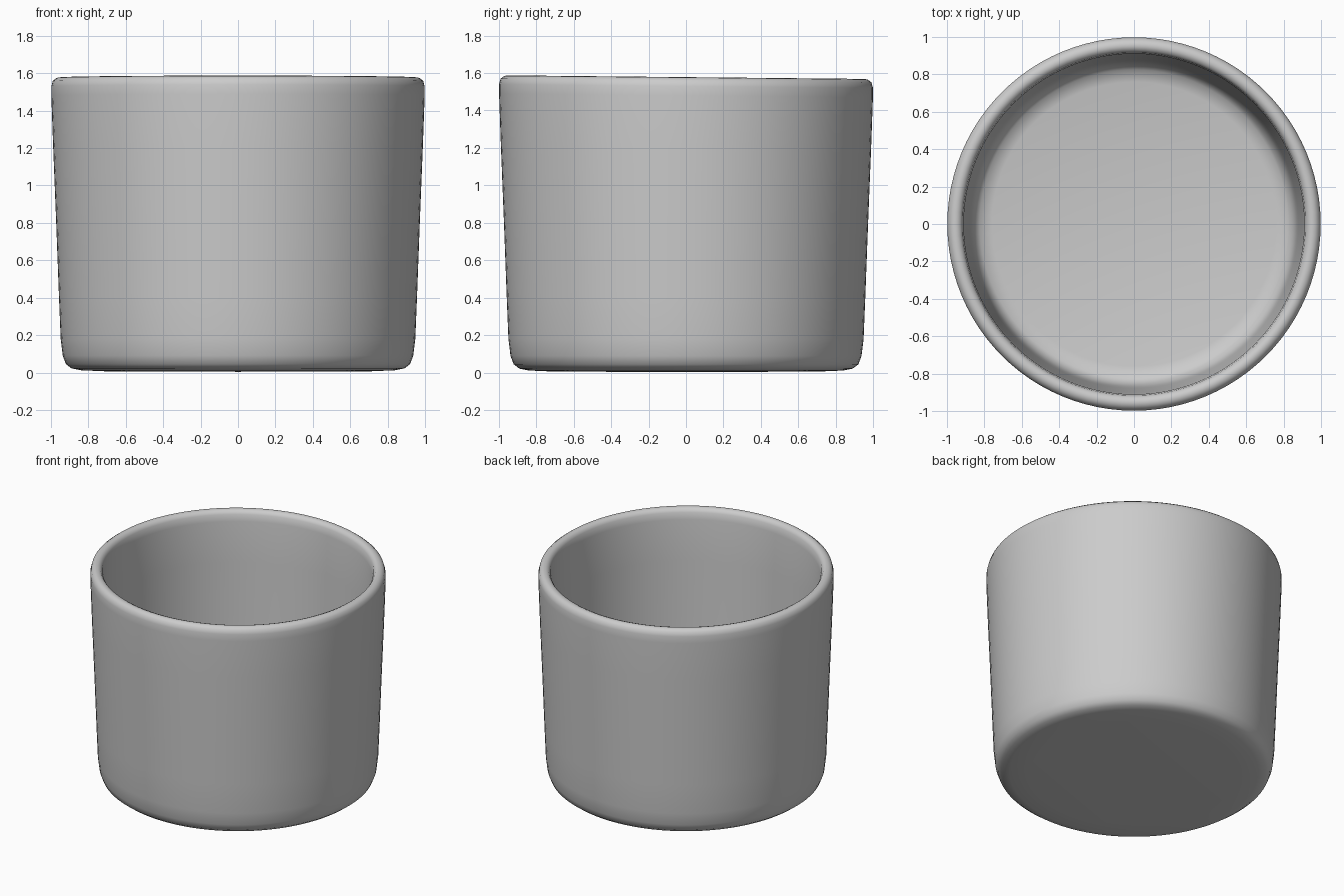
import bpy, bmesh, math

if "Cube" in bpy.data.objects:
    bpy.data.objects.remove(bpy.data.objects["Cube"])

# Half cross-section (radius, height): base, outer wall, rounded rim, inner wall, floor
PROFILE = [(0, 0.004), (0.70, 0.006), (0.84, 0.012), (0.89, 0.022), (0.92, 0.045), (0.937, 0.09),
           (0.948, 0.18), (0.957, 0.40), (0.972, 0.80), (0.988, 1.20), (0.998, 1.48),
           (0.998, 1.53), (0.990, 1.56), (0.970, 1.575), (0.950, 1.578), (0.930, 1.57),
           (0.917, 1.55), (0.910, 1.50), (0.902, 1.20), (0.890, 0.80), (0.878, 0.40),
           (0.870, 0.22), (0.855, 0.15), (0.825, 0.11), (0.76, 0.095), (0, 0.09)]
SIDES = 96

bm = bmesh.new()
verts = [bm.verts.new((r, 0, z)) for r, z in PROFILE]
edges = [bm.edges.new(pair) for pair in zip(verts, verts[1:])]
bmesh.ops.spin(bm, geom=verts + edges, cent=(0, 0, 0), axis=(0, 0, 1),
               angle=2 * math.pi, steps=SIDES, use_duplicate=False)
bmesh.ops.remove_doubles(bm, verts=bm.verts, dist=0.0005)

# Slight handmade tilt of the rim, higher at the front
for v in bm.verts:
    v.co.z -= 0.010 * v.co.y * v.co.z / 1.58
bmesh.ops.recalc_face_normals(bm, faces=bm.faces)

# Cup body
mesh = bpy.data.meshes.new("cup")
bm.to_mesh(mesh)
bm.free()
cup = bpy.data.objects.new("cup", mesh)
bpy.context.collection.objects.link(cup)
for p in mesh.polygons:
    p.use_smooth = True
